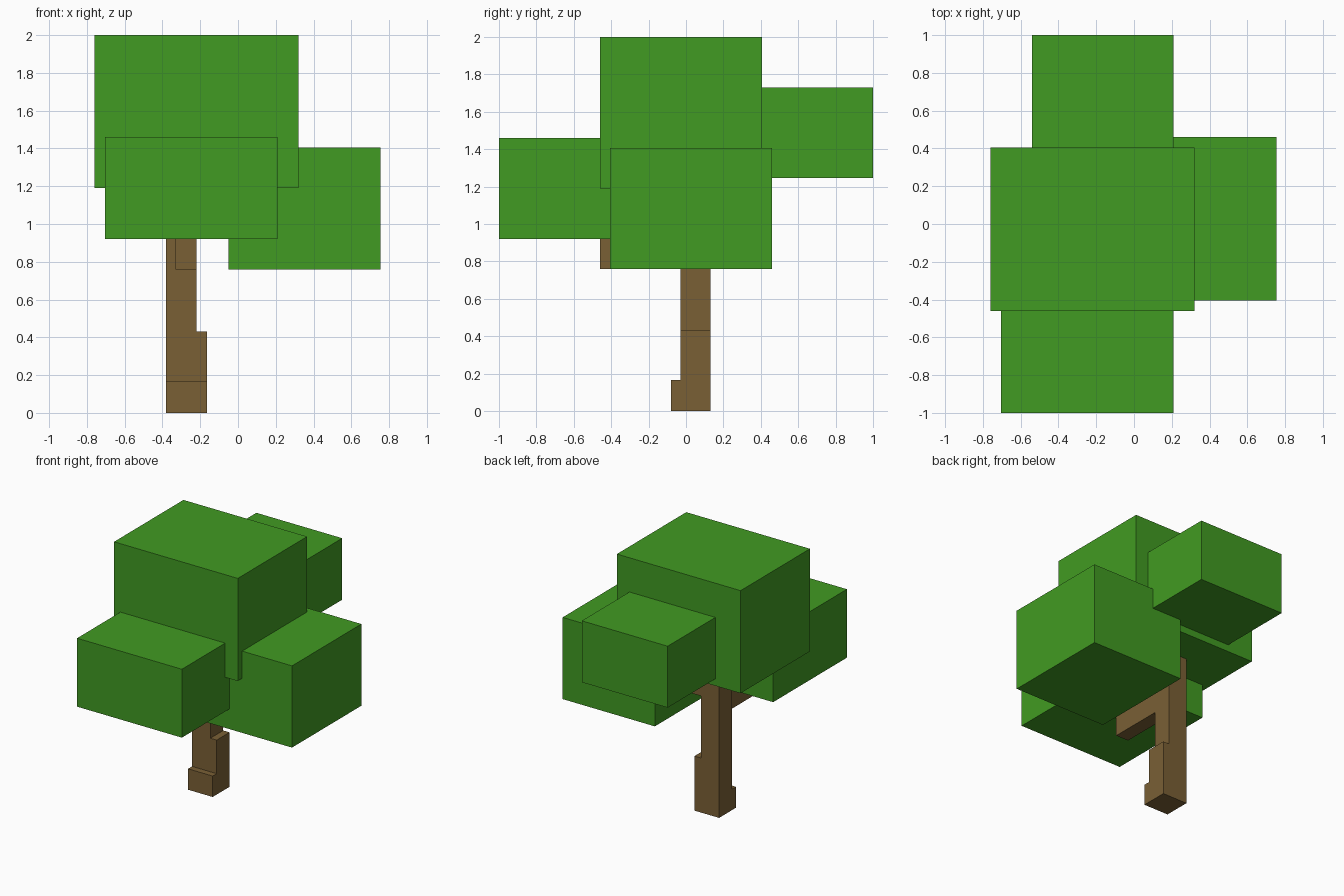
import bpy

# Clear the default cube only
cube = bpy.data.objects.get("Cube")
if cube:
    bpy.data.objects.remove(cube, do_unlink=True)


def make_material(name, color):
    mat = bpy.data.materials.new(name)
    mat.use_nodes = True
    mat.diffuse_color = color
    bsdf = mat.node_tree.nodes["Principled BSDF"]
    bsdf.inputs["Base Color"].default_value = color
    bsdf.inputs["Roughness"].default_value = 0.9
    return mat


leaf_green = make_material("leaf_green", (0.053, 0.328, 0.016, 1.0))
bark_brown = make_material("bark_brown", (0.195, 0.117, 0.036, 1.0))


def box(name, mat, x, y, z):
    """Flat-sided block spanning the given (min, max) ranges."""
    spans = (x, y, z)
    bpy.ops.mesh.primitive_cube_add(size=1, location=[(a + b) / 2 for a, b in spans])
    obj = bpy.context.object
    obj.name = obj.data.name = name
    obj.scale = [b - a for a, b in spans]
    bpy.ops.object.transform_apply(location=False, rotation=False, scale=True)
    obj.data.materials.append(mat)
    return obj


# Trunk with its two stepped roots
box("trunk", bark_brown, (-0.38, -0.22), (-0.03, 0.13), (0.0, 1.30))
box("side_root", bark_brown, (-0.30, -0.165), (-0.03, 0.13), (0.0, 0.43))
box("front_root", bark_brown, (-0.38, -0.165), (-0.08, 0.13), (0.0, 0.165))

# Branches reaching into the lower leaf blocks
box("front_branch", bark_brown, (-0.33, -0.22), (-0.46, 0.0), (0.76, 1.00))
box("side_branch", bark_brown, (-0.26, 0.10), (-0.02, 0.13), (0.92, 1.08))

# Leaf blocks
box("crown_leaves", leaf_green, (-0.76, 0.32), (-0.46, 0.405), (1.19, 2.0))
box("front_leaves", leaf_green, (-0.705, 0.21), (-1.0, -0.08), (0.92, 1.46))
box("left_leaves", leaf_green, (-0.05, 0.755), (-0.405, 0.46), (0.76, 1.405))
box("back_leaves", leaf_green, (-0.54, 0.21), (0.20, 1.0), (1.245, 1.73))
